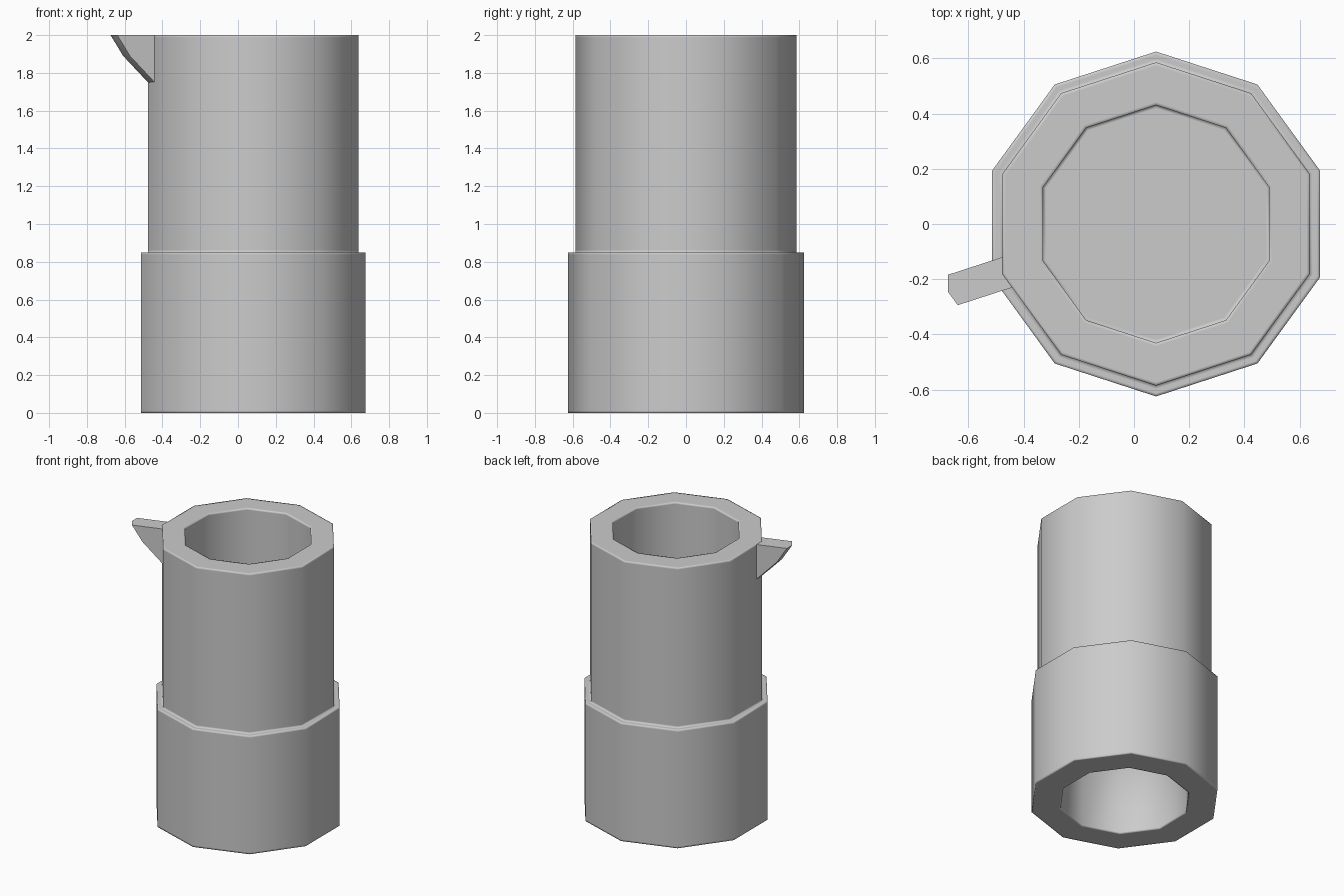
import bpy, bmesh, math
from mathutils import Vector

if "Cube" in bpy.data.objects:
    bpy.data.objects.remove(bpy.data.objects["Cube"])

SIDES, CX = 10, 0.08
R_BASE, R_TOP, R_BORE, STEP, E = 0.625, 0.586, 0.431, 0.85, 0.012


def finish(name, bm, angle=None):
    bmesh.ops.recalc_face_normals(bm, faces=bm.faces)
    mesh = bpy.data.meshes.new(name)
    bm.to_mesh(mesh)
    bm.free()
    obj = bpy.data.objects.new(name, mesh)
    bpy.context.collection.objects.link(obj)
    for p in mesh.polygons:
        p.use_smooth = True
    if angle:
        bpy.ops.object.select_all(action='DESELECT')
        obj.select_set(True)
        bpy.context.view_layer.objects.active = obj
        bpy.ops.object.shade_smooth_by_angle(angle=math.radians(angle))
    return obj


# Stepped ten-sided body: lower recess, outer wall, rim and upper cup,
# with tight support loops that keep the corners crisp under smooth shading
profile = [
    (R_BORE - E, STEP - 0.1), (R_BORE, STEP - 0.1), (R_BORE, E), (R_BORE, 0),
    (R_BORE + E, 0), (R_BASE - E, 0), (R_BASE, 0), (R_BASE, E),
    (R_BASE, STEP - E), (R_BASE, STEP), (R_BASE - E, STEP),
    (R_TOP + E, STEP), (R_TOP, STEP), (R_TOP, STEP + E),
    (R_TOP, 2 - E), (R_TOP, 2), (R_TOP - E, 2),
    (R_BORE + E, 2), (R_BORE, 2), (R_BORE, 2 - E),
    (R_BORE, STEP + E), (R_BORE, STEP), (R_BORE - E, STEP),
]
bm = bmesh.new()
rings = []
for r, z in profile:
    rings.append([bm.verts.new((CX + r * math.cos(a), r * math.sin(a), z))
                  for a in (math.radians(18) + math.tau * i / SIDES
                            for i in range(SIDES))])
for lo, hi in zip(rings, rings[1:]):
    for i in range(SIDES):
        j = (i + 1) % SIDES
        bm.faces.new((lo[i], lo[j], hi[j], hi[i]))
bm.faces.new(rings[0])
bm.faces.new(rings[-1])
finish("body", bm)

# Spout: the wall corner pulled outwards, growing towards the rim
out = Vector((-math.cos(math.radians(18)), -math.sin(math.radians(18)), 0))
corner = [Vector((-0.477, -0.12, 0)), Vector((-0.477, -0.181, 0)),
          Vector((-0.441, -0.23, 0))]
levels = [(0, 1.75), (0.138, 1.89), (0.208, 2.0), (0, 2.0)]
bm = bmesh.new()
rows = [[bm.verts.new(p + out * d + Vector((0, 0, z))) for p in corner]
        for d, z in levels]
for lo, hi in zip(rows[:2], rows[1:3]):
    for i in range(2):
        bm.faces.new((lo[i], lo[i + 1], hi[i + 1], hi[i]))
bm.faces.new(rows[2] + rows[3][::-1])          # flat top
for k in (0, 2):                               # side cheeks
    bm.faces.new([row[k] for row in rows])
finish("spout", bm, 60)
